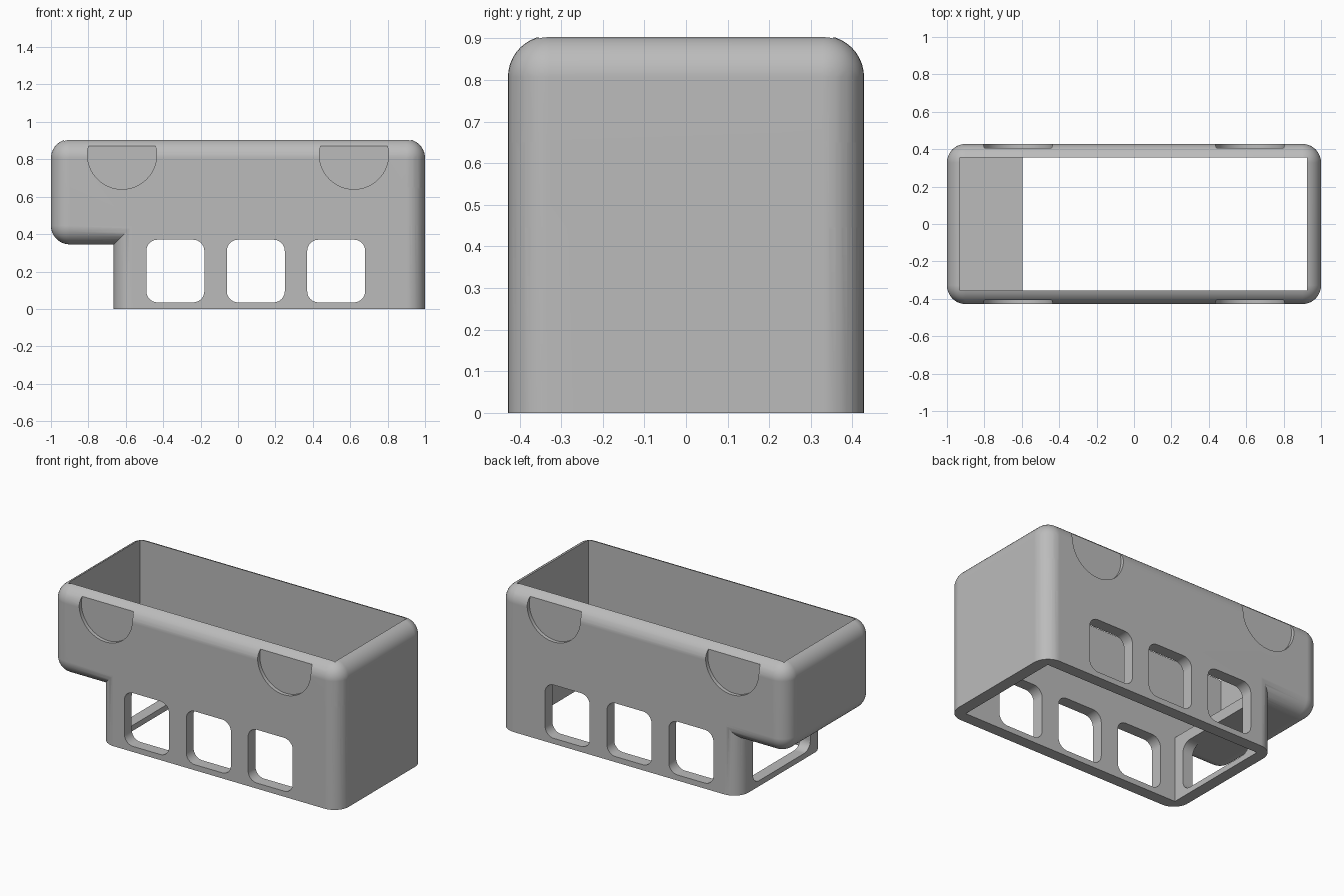
import bpy, bmesh, math
from mathutils import Matrix, Vector

default = bpy.data.objects.get("Cube")
if default:
    bpy.data.objects.remove(default, do_unlink=True)

HALF_W, FILLET, SEGS = 0.428, 0.1, 10

plastic = bpy.data.materials.new("grey plastic")
plastic.use_nodes = True
plastic.diffuse_color = (0.5, 0.5, 0.5, 1)
plastic.node_tree.nodes["Principled BSDF"].inputs["Base Color"].default_value = (0.5, 0.5, 0.5, 1)


def finish(name, bm):
    bmesh.ops.recalc_face_normals(bm, faces=bm.faces)
    mesh = bpy.data.meshes.new(name)
    bm.to_mesh(mesh)
    bm.free()
    mesh.materials.append(plastic)
    obj = bpy.data.objects.new(name, mesh)
    bpy.context.collection.objects.link(obj)
    return obj


def box(name, lo, hi, radius=0, axis=None):
    """Box between two corners; rounds edges along one axis, or all edges."""
    lo, hi = Vector(lo), Vector(hi)
    bm = bmesh.new()
    bmesh.ops.create_cube(bm, size=1)
    bmesh.ops.scale(bm, vec=hi - lo, verts=bm.verts)
    bmesh.ops.translate(bm, vec=(lo + hi) / 2, verts=bm.verts)
    if radius:
        edges = [e for e in bm.edges if axis is None
                 or abs((e.verts[0].co - e.verts[1].co)[axis]) > 1e-4]
        bmesh.ops.bevel(bm, geom=edges, offset=radius, segments=SEGS,
                        profile=0.5, affect='EDGES')
    return finish(name, bm)


def disc(name, x, y, z, radius, depth):
    bm = bmesh.new()
    bmesh.ops.create_cone(bm, cap_ends=True, segments=64, radius1=radius, radius2=radius,
                          depth=depth, matrix=Matrix.Translation((x, y, z))
                          @ Matrix.Rotation(math.pi / 2, 4, 'X'))
    return finish(name, bm)


def combine(target, tool, operation):
    mod = target.modifiers.new(operation.lower(), 'BOOLEAN')
    mod.operation, mod.solver, mod.object = operation, 'EXACT', tool
    bpy.context.view_layer.objects.active = target
    bpy.ops.object.modifier_apply(modifier=mod.name)
    bpy.data.objects.remove(tool, do_unlink=True)


# Outer form: long upper tray over a shorter lower skirt
body = box("case_shell", (-1, -HALF_W, 0.345), (1, HALF_W, 0.907), FILLET)
combine(body, box("lower_skirt", (-0.665, -HALF_W, 0), (1, HALF_W, 0.65), FILLET, 2), 'UNION')

# Square-cornered inside: tray above the overhang, open shaft below
combine(body, box("tray_cavity", (-0.93, -0.355, 0.41), (0.925, 0.355, 1.2)), 'DIFFERENCE')
combine(body, box("shaft_cavity", (-0.595, -0.355, -0.2), (0.925, 0.355, 0.6)), 'DIFFERENCE')

# Three windows through both long sides, one through the short end
for x in (-0.335, 0.095, 0.525):
    combine(body, box("side_window", (x - 0.155, -0.6, 0.035), (x + 0.155, 0.6, 0.37), 0.06, 1),
            'DIFFERENCE')
combine(body, box("end_window", (-0.8, -0.285, 0.035), (-0.4, 0.285, 0.342), 0.06, 0), 'DIFFERENCE')

# Shallow round finger recesses near the rim
for x in (-0.62, 0.62):
    for side in (-1, 1):
        combine(body, disc("finger_recess", x, side * (0.405 + 0.1), 0.825, 0.185, 0.2), 'DIFFERENCE')

# Smooth fillets with flat walls
bpy.ops.object.select_all(action='DESELECT')
body.select_set(True)
bpy.context.view_layer.objects.active = body
bpy.ops.object.shade_smooth_by_angle(angle=math.radians(30))
weighted = body.modifiers.new("flat_walls", 'WEIGHTED_NORMAL')
weighted.keep_sharp = True
